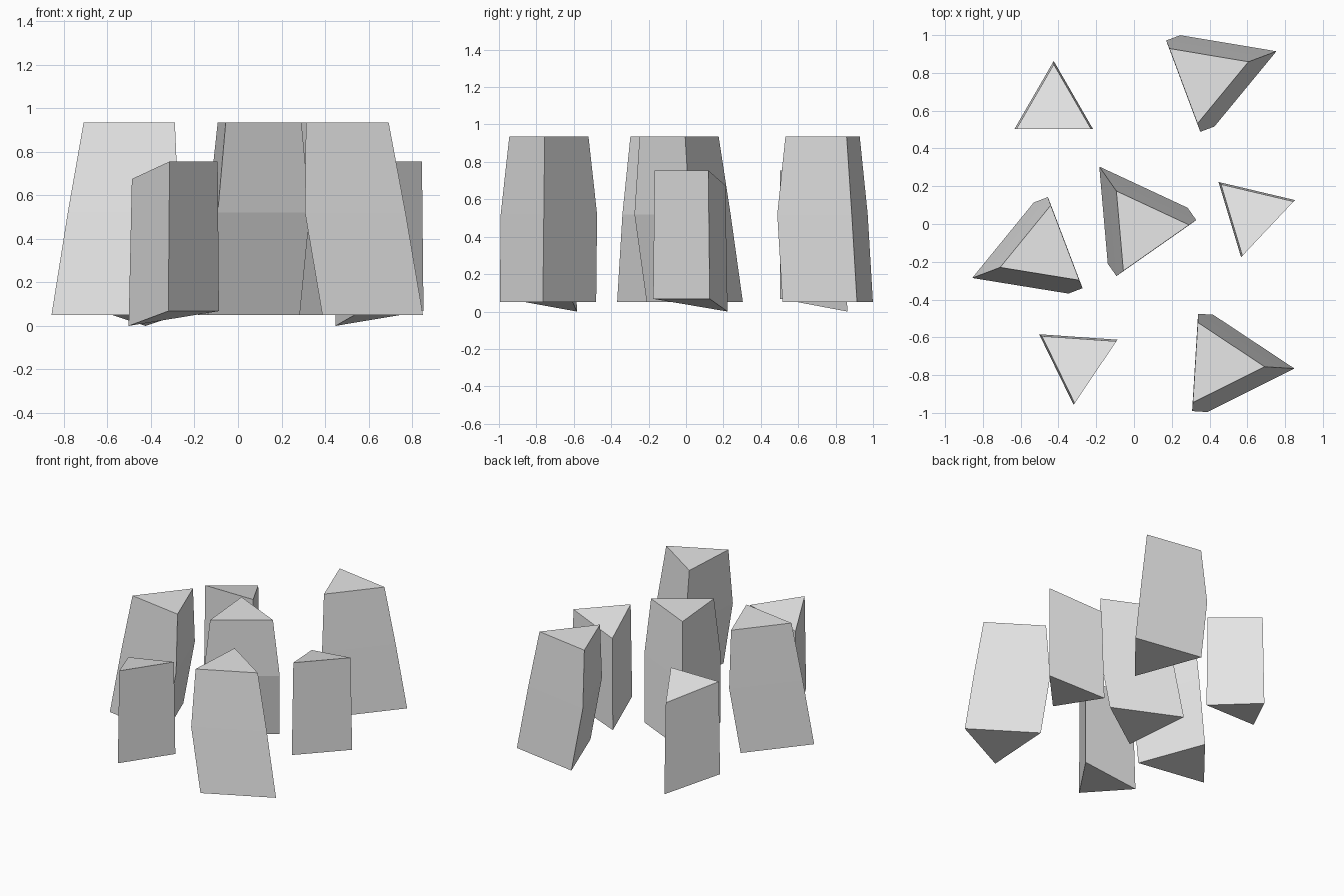
import bpy, bmesh
from math import radians, sqrt
from mathutils import Matrix, Vector

cube = bpy.data.objects.get("Cube")
if cube:
    bpy.data.objects.remove(cube, do_unlink=True)

# Plain grey used on every block
grey = bpy.data.materials.new("plain_grey")
grey.use_nodes = True
colour = (0.8, 0.8, 0.8, 1)
grey.diffuse_color = colour
grey.node_tree.nodes["Principled BSDF"].inputs["Base Color"].default_value = colour


def triangle(radius, shift, z, apex_z=None):
    """Equilateral section with its apex along +x, moved along x by shift."""
    half = radius * sqrt(3) / 2
    return [Vector((shift + radius, 0, z if apex_z is None else apex_z)),
            Vector((shift - radius / 2, half, z)),
            Vector((shift - radius / 2, -half, z))]


def block(name, sections, x, y, angle):
    """Join triangular sections, bottom to top, into a closed flat-faced block."""
    bm = bmesh.new()
    rings = [[bm.verts.new(p) for p in section] for section in sections]
    bm.faces.new(reversed(rings[0]))
    bm.faces.new(rings[-1])
    for low, high in zip(rings, rings[1:]):
        for i in range(3):
            j = (i + 1) % 3
            bm.faces.new((low[i], low[j], high[j], high[i]))
    bm.transform(Matrix.Translation((x, y, 0)) @ Matrix.Rotation(radians(angle), 4, "Z"))
    bmesh.ops.recalc_face_normals(bm, faces=bm.faces)
    mesh = bpy.data.meshes.new(name)
    bm.to_mesh(mesh)
    bm.free()
    mesh.materials.append(grey)
    bpy.context.collection.objects.link(bpy.data.objects.new(name, mesh))


# Tall blocks: leaning lower half, tapered upper half
tall = [triangle(0.298, 0, 0.05),
        triangle(0.298, -0.08, 0.52),
        triangle(0.245, -0.105, 0.935)]
for name, x, y, angle in (("tall_block_front", 0.552, -0.747, -3.5),
                          ("tall_block_back", 0.475, 0.81, 20.5),
                          ("tall_block_centre", -0.013, 0.06, 125),
                          ("tall_block_right", -0.578, -0.18, 200.8)):
    block(name, tall, x, y, angle)

# Short blocks: sloping top and underside, low at the apex
short = [triangle(0.24, 0.004, 0.068, 0),
         triangle(0.228, -0.002, 0.755, 0.675)]
for name, x, y, angle in (("short_block_front", -0.3, -0.72, 146),
                          ("short_block_left", 0.625, 0.055, 136.7),
                          ("short_block_back", -0.425, 0.619, 90)):
    block(name, short, x, y, angle)
